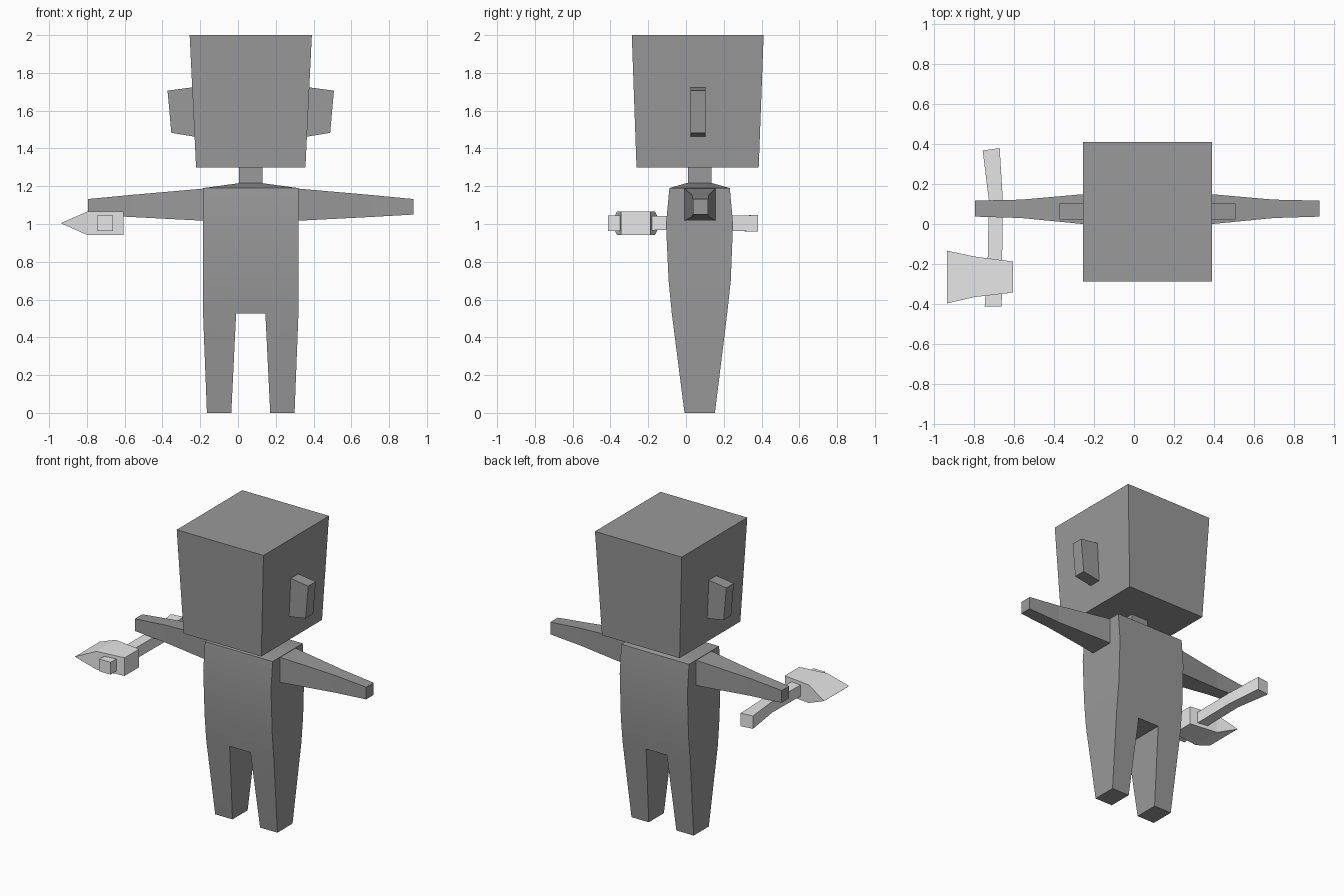
import bpy, bmesh, math

if "Cube" in bpy.data.objects:
    bpy.data.objects.remove(bpy.data.objects["Cube"])

CX = 0.0675  # mirror plane of the figure


def material(name, v):
    m = bpy.data.materials.new(name)
    m.diffuse_color = (v, v, v, 1)
    m.use_nodes = True
    m.node_tree.nodes["Principled BSDF"].inputs["Base Color"].default_value = m.diffuse_color
    return m


GREY = material("mid grey", 0.32)
PALE = material("pale grey", 0.8)


def finish(name, bm, mat, smooth=None):
    bmesh.ops.remove_doubles(bm, verts=bm.verts, dist=0.0005)
    bmesh.ops.recalc_face_normals(bm, faces=bm.faces)
    me = bpy.data.meshes.new(name)
    bm.to_mesh(me)
    bm.free()
    me.materials.append(mat)
    ob = bpy.data.objects.new(name, me)
    bpy.context.collection.objects.link(ob)
    if smooth:
        bpy.ops.object.select_all(action='DESELECT')
        bpy.context.view_layer.objects.active = ob
        ob.select_set(True)
        bpy.ops.object.shade_smooth_by_angle(angle=math.radians(smooth))
    return ob


def loft(bm, rings, start=True, end=True):
    """Join equal-sized point rings with quads, optionally capping the ends."""
    vs = [[bm.verts.new(p) for p in r] for r in rings]
    n = len(vs[0])
    for a, b in zip(vs, vs[1:]):
        for i in range(n):
            j = (i + 1) % n
            bm.faces.new((a[i], a[j], b[j], b[i]))
    if start:
        bm.faces.new(vs[0][::-1])
    if end:
        bm.faces.new(vs[-1])


def rect(axis, pos, a0, a1, b0, b1):
    """Rectangle across one axis; a and b are the other two axes in order."""
    out = []
    for a, b in ((a0, b0), (a1, b0), (a1, b1), (a0, b1)):
        p = [a, b]
        p.insert(axis, pos)
        out.append(tuple(p))
    return out


def block(name, axis, sections, mat, mirror=False):
    bm = bmesh.new()
    rings = [rect(axis, *s) for s in sections]
    loft(bm, rings)
    if mirror:
        loft(bm, [[(2 * CX - x, y, z) for x, y, z in r] for r in rings])
    return finish(name, bm, mat)


# Torso and legs in one skin, with an open crotch between the legs
bm = bmesh.new()
OUT, IN = 0.2525, 0.0775
torso = []
for z, y0, y1, w, inner in ((0.525, -0.075, 0.218, OUT, IN), (0.70, -0.092, 0.237, OUT, IN),
                            (1.0, -0.106, 0.249, OUT, IN), (1.19, -0.088, 0.232, OUT, IN),
                            (1.216, 0.0, 0.14, 0.0625, 0.03)):
    xs = [CX - w, CX - inner, CX + inner, CX + w]
    torso.append([(x, y0, z) for x in xs] + [(x, y1, z) for x in xs[::-1]])
loft(bm, torso, start=False)
hip = torso[0]
bm.faces.new([bm.verts.new(hip[i]) for i in (1, 2, 5, 6)])
for s in (-1, 1):
    legs = []
    for z, y0, y1, a, b in ((0, -0.008, 0.153, 0.103, 0.232), (0.525, -0.075, 0.218, IN, OUT)):
        legs.append(rect(2, z, CX + s * a, CX + s * b, y0, y1))
    loft(bm, legs, end=False)
finish("body", bm, GREY, 20)

# Arms, neck, head and ears
block("arms", 0, [(0.31, -0.008, 0.156, 1.017, 1.188),
                  (0.70, 0.03, 0.122, 1.037, 1.154),
                  (0.93, 0.037, 0.117, 1.05, 1.132)], GREY, True)
block("neck", 2, [(1.20, 0.005, 0.13, 0.01, 0.135),
                  (1.31, 0.005, 0.13, 0.01, 0.135)], GREY)
block("head", 2, [(1.30, -0.222, 0.357, -0.262, 0.385),
                  (2.0, -0.256, 0.391, -0.287, 0.411)], GREY)
bm = bmesh.new()
side = [(0.35, 1.46), (0.35, 1.727), (0.508, 1.706), (0.488, 1.483)]
for flip in (False, True):
    loft(bm, [[(2 * CX - x if flip else x, y, z) for x, z in side] for y in (0.023, 0.103)])
finish("ears", bm, GREY)

# Axe handle, slightly bent, running front to back
bm = bmesh.new()
loft(bm, [[(-0.7475, -0.412, 0.963), (-0.6625, -0.412, 0.963), (-0.6625, -0.412, 1.045), (-0.7475, -0.412, 1.045)],
          rect(1, -0.16, -0.732, -0.66, 0.967, 1.042),
          rect(1, 0.12, -0.727, -0.657, 0.967, 1.042),
          [(-0.7575, 0.368, 0.96), (-0.6725, 0.38, 0.96), (-0.6725, 0.38, 1.047), (-0.7575, 0.368, 1.047)]],
     )
finish("axe_handle", bm, PALE)

# Axe head, flaring to a vertical wedge edge
block("axe_head", 0, [(-0.605, -0.343, -0.188, 0.943, 1.065),
                      (-0.80, -0.366, -0.163, 0.943, 1.065),
                      (-0.9375, -0.398, -0.133, 1.004, 1.0045)], PALE)
